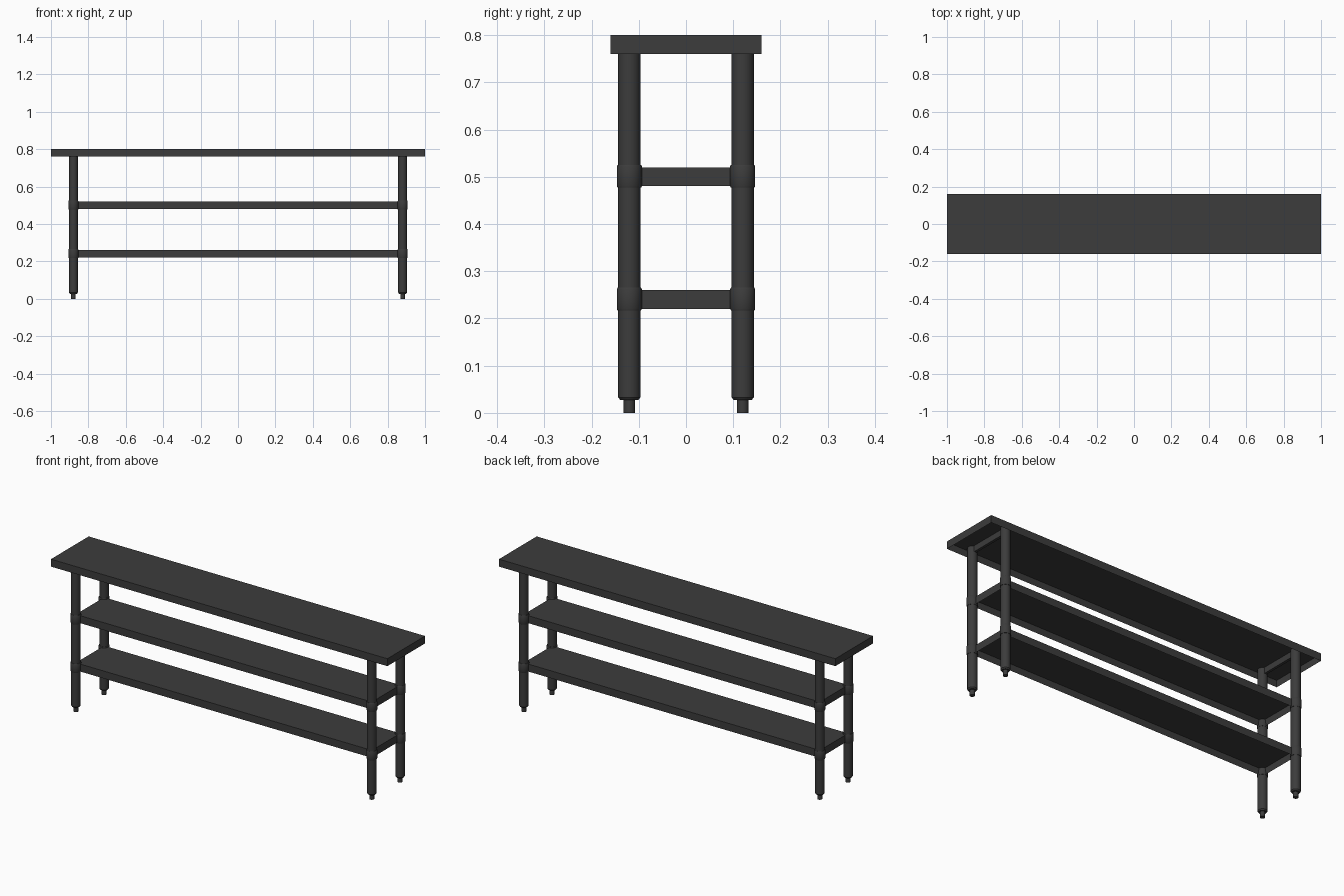
import bpy
import bmesh
import math
from mathutils import Matrix

if "Cube" in bpy.data.objects:
    bpy.data.objects.remove(bpy.data.objects["Cube"], do_unlink=True)

steel = bpy.data.materials.new("dark_grey_metal")
GREY = (0.045, 0.045, 0.045, 1)
steel.diffuse_color = GREY
steel.use_nodes = True
steel.node_tree.nodes["Principled BSDF"].inputs["Base Color"].default_value = GREY

LEG_X, LEG_Y = 0.88, 0.12
SHELF_HEIGHTS = {"lower": 0.22, "upper": 0.48}


def make_object(name, bm):
    bmesh.ops.recalc_face_normals(bm, faces=bm.faces)
    mesh = bpy.data.meshes.new(name)
    bm.to_mesh(mesh)
    bm.free()
    mesh.materials.append(steel)
    obj = bpy.data.objects.new(name, mesh)
    bpy.context.collection.objects.link(obj)
    return obj


def box(name, centre, size):
    bm = bmesh.new()
    bmesh.ops.create_cube(bm, size=1, matrix=Matrix.Translation(centre) @ Matrix.Diagonal((*size, 1)))
    return make_object(name, bm)


def tray(name, half_x, half_y, bottom, height=0.04, wall=0.008):
    """Sheet panel with turned-down edges, hollow underneath."""
    bm = bmesh.new()
    size = (2 * half_x, 2 * half_y, height, 1)
    place = Matrix.Translation((0, 0, bottom + height / 2))
    bmesh.ops.create_cube(bm, size=1, matrix=place @ Matrix.Diagonal(size))
    bm.normal_update()
    under = [f for f in bm.faces if f.normal.z < -0.9]
    bmesh.ops.inset_region(bm, faces=under, thickness=wall)
    for v in under[0].verts:
        v.co.z += height - wall
    return make_object(name, bm)


def lathe(name, profile, x, y, segments=32):
    """Turn a radius/height profile around a vertical axis."""
    bm = bmesh.new()
    rings = []
    for r, z in profile:
        angles = [math.tau * i / segments for i in range(segments)]
        rings.append([bm.verts.new((x + r * math.cos(a), y + r * math.sin(a), z)) for a in angles])
    for low, high in zip(rings, rings[1:]):
        for i in range(segments):
            j = (i + 1) % segments
            bm.faces.new((low[i], low[j], high[j], high[i]))
    bm.faces.new(rings[0])
    bm.faces.new(rings[-1])
    obj = make_object(name, bm)
    bpy.ops.object.select_all(action="DESELECT")
    obj.select_set(True)
    bpy.context.view_layer.objects.active = obj
    bpy.ops.object.shade_smooth_by_angle(angle=math.radians(30))
    return obj


# Worktop and the two shelves
tray("worktop", 1.0, 0.16, 0.76)
for level, z in SHELF_HEIGHTS.items():
    tray(level + "_shelf", LEG_X, LEG_Y, z)

# Legs with adjustable feet and shelf collars
foot = [(0.012, 0), (0.012, 0.028)]
tube = [(0.019, 0.027), (0.0235, 0.033), (0.0235, 0.79)]
for side, x in (("left", LEG_X), ("right", -LEG_X)):
    for end, y in (("front", -LEG_Y), ("back", LEG_Y)):
        corner = f"{end}_{side}"
        lathe(corner + "_foot", foot, x, y)
        lathe(corner + "_leg", tube, x, y)
        for level, z in SHELF_HEIGHTS.items():
            collar = [(0.025, z - 0.003), (0.0265, z), (0.0265, z + 0.042), (0.025, z + 0.045)]
            lathe(f"{corner}_{level}_collar", collar, x, y)
    # Cross brace under the worktop joining each pair of legs
    box(side + "_cross_brace", (x, 0, 0.777), (0.014, 2 * LEG_Y, 0.034))
